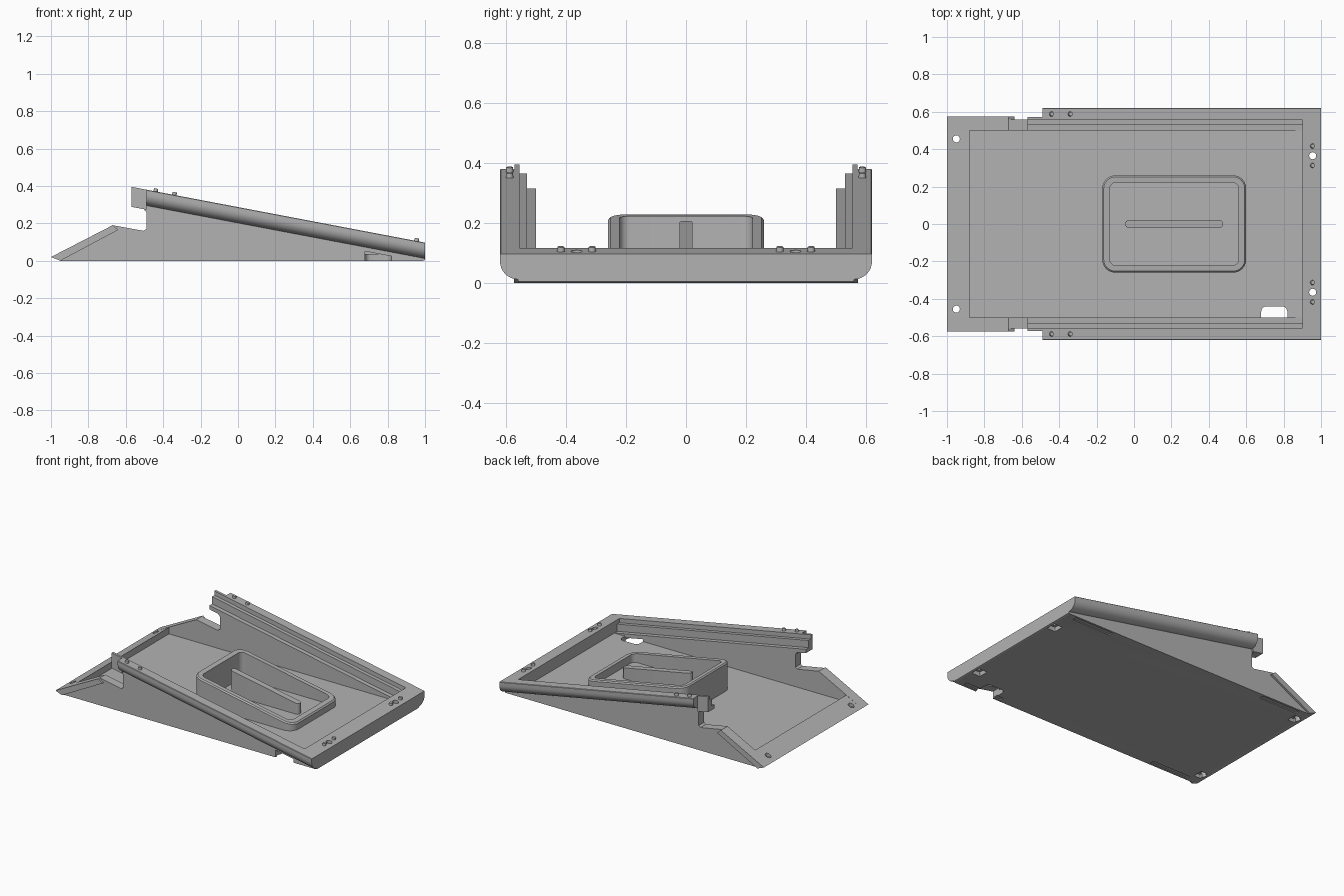
import bpy, bmesh, math
from mathutils import Matrix

if "Cube" in bpy.data.objects:
    bpy.data.objects.remove(bpy.data.objects["Cube"])

grey = bpy.data.materials.new("plain grey")
grey.use_nodes = True
grey.diffuse_color = (0.45, 0.45, 0.45, 1)
grey.node_tree.nodes["Principled BSDF"].inputs["Base Color"].default_value = (0.45, 0.45, 0.45, 1)

SLOPE = 0.19


def rim(x, drop=0.0):
    """Height of the tilted rim plane, lowered by drop."""
    return 0.287 - SLOPE * x - drop


def finish(name, bm):
    bmesh.ops.recalc_face_normals(bm, faces=bm.faces)
    mesh = bpy.data.meshes.new(name)
    bm.to_mesh(mesh)
    bm.free()
    ob = bpy.data.objects.new(name, mesh)
    bpy.context.collection.objects.link(ob)
    mesh.materials.append(grey)
    return ob


def loft(name, start, end):
    """Closed solid between two matching outlines."""
    bm = bmesh.new()
    a = [bm.verts.new(p) for p in start]
    b = [bm.verts.new(p) for p in end]
    bm.faces.new(a)
    bm.faces.new(b)
    for i in range(len(a)):
        j = (i + 1) % len(a)
        bm.faces.new((a[i], a[j], b[j], b[i]))
    return finish(name, bm)


def side_profile(name, pts, y0, y1):
    return loft(name, [(x, y0, z) for x, z in pts], [(x, y1, z) for x, z in pts])


def sloped_run(name, section, x0, x1, side):
    """Sweep a (y, drop) section along the rim plane."""
    return loft(name, *[[(x, side * y, rim(x, d)) for y, d in section] for x in (x0, x1)])


def rounded(x0, x1, y0, y1, r, n=6):
    pts = []
    corners = [(x1 - r, y1 - r), (x0 + r, y1 - r), (x0 + r, y0 + r), (x1 - r, y0 + r)]
    for k, (cx, cy) in enumerate(corners):
        for i in range(n + 1):
            t = math.pi / 2 * (k + i / n)
            pts.append((cx + r * math.cos(t), cy + r * math.sin(t)))
    return pts


def block(name, outline, z0, z1):
    return loft(name, [(x, y, z0) for x, y in outline], [(x, y, z1) for x, y in outline])


def disc(x, y, r):
    return rounded(x - r, x + r, y - r, y + r, r * 0.999, 4)


def cut(ob, cutters):
    for c in cutters:
        c.hide_render = True
        m = ob.modifiers.new("cut", "BOOLEAN")
        m.operation, m.solver, m.object = "DIFFERENCE", "EXACT", c
    mesh = bpy.data.meshes.new_from_object(ob.evaluated_get(bpy.context.evaluated_depsgraph_get()))
    ob.modifiers.clear()
    ob.data = mesh
    for c in cutters:
        bpy.data.objects.remove(c)


parts = []

# Floor with sloped front lip and raised rear rim
FLOOR = 0.035
base = side_profile("floor", [(-1, 0.02), (-0.88, 0.08), (-0.88, FLOOR), (0.9, FLOOR), (0.9, rim(0.9)),
                              (1, rim(1)), (1, 0.004), (0.99, 0), (-0.95, 0)], -0.5, 0.5)
cutters = [block("cable_cutter", rounded(0.68, 0.82, -0.6, -0.44, 0.03), -0.1, 0.065)]
for s in (1, -1):
    for x, y in ((0.955, s * 0.365), (-0.95, s * 0.455)):
        cutters.append(block("hole_cutter", disc(x, y, 0.019), -0.1, 0.3))
    cutters.append(block("pocket_cutter", rounded(0.92, 0.985, s * 0.365 - 0.035, s * 0.365 + 0.035, 0.005), -0.1, 0.03))
    cutters.append(block("pocket_cutter", rounded(-0.95, -0.9, s * 0.455 - 0.035, s * 0.455 + 0.035, 0.005), -0.1, 0.025))
cut(base, cutters)
parts.append(base)

# Quarter-round outer rail section
rail = [(0.555, 0), (0.617, 0), (0.62, 0.003), (0.62, 0.025)]
rail += [(0.56 + 0.06 * math.cos(t * math.pi / 16), 0.025 + 0.06 * math.sin(t * math.pi / 16)) for t in range(1, 9)]
rail += [(0.555, 0.085)]


def steps(outer):
    return [(0.5, 0.08), (0.53, 0.08), (0.53, 0.03), (0.555, 0.03), (0.555, 0),
            (outer, 0), (outer, 0.107), (0.5, 0.107)]


for s, side in ((1, "left"), (-1, "right")):
    # Side wall with the notch near the open end
    wall = side_profile(side + "_wall", [
        (-1, 0.02), (-0.67, 0.19), (-0.505, 0.16), (-0.49, 0.17), (-0.49, rim(-0.49, 0.12)),
        (-0.505, rim(-0.505, 0.106)), (-0.47, rim(-0.47, 0.1)), (0.9, rim(0.9, 0.1)), (0.9, rim(0.9)),
        (1, rim(1)), (1, 0.004), (0.99, 0), (-0.95, 0)], s * 0.5, s * 0.56)
    cutters = [block("groove_cutter", rounded(a, a + 0.3, s * 0.53 - 0.015, s * 0.53 + 0.015, 0.005), -0.1, 0.006)
               for a in (-0.89, 0.63)]
    if s < 0:
        cutters.append(block("cable_cutter", rounded(0.68, 0.82, -0.6, -0.44, 0.03), -0.1, 0.065))
    cut(wall, cutters)
    parts.append(wall)

    # Stepped ledges, end tab and outer rail
    parts.append(sloped_run(side + "_ledges", steps(0.56), -0.49, 0.9, s))
    parts.append(sloped_run(side + "_end_tab", steps(0.572), -0.57, -0.49, s))
    parts.append(sloped_run(side + "_rail", rail, -0.49, 1, s))

    # Slanted flange on the outside of the low wall
    parts.append(side_profile(side + "_flange", [(-1, 0.02), (-0.67, 0.19), (-0.64, 0.165), (-0.95, 0)],
                              s * 0.555, s * 0.574))

    # Locating pins
    for x, y in ((-0.44, 0.588), (-0.34, 0.588), (0.955, 0.417), (0.955, 0.313)):
        bm = bmesh.new()
        place = Matrix.Translation((x, s * y, rim(x) + 0.003)) @ Matrix.Rotation(math.atan(SLOPE), 4, "Y")
        bmesh.ops.create_cone(bm, cap_ends=True, segments=16, radius1=0.014, radius2=0.011, depth=0.025, matrix=place)
        parts.append(finish(side + "_pin", bm))

# Central open box with a top parallel to the rim
BOX_DROP = 0.287 - 0.198


def ring(bm, outline, height):
    return [bm.verts.new((x, y, height(x))) for x, y in outline]


bm = bmesh.new()
outer = rounded(-0.17, 0.6, -0.26, 0.26, 0.07)
mid = rounded(-0.162, 0.592, -0.252, 0.252, 0.062)
inner = rounded(-0.13, 0.56, -0.222, 0.222, 0.035)
rings = [ring(bm, outer, lambda x: FLOOR - 0.005), ring(bm, outer, lambda x: rim(x, BOX_DROP + 0.008)),
         ring(bm, mid, lambda x: rim(x, BOX_DROP)), ring(bm, inner, lambda x: rim(x, BOX_DROP)),
         ring(bm, inner, lambda x: FLOOR - 0.005)]
for k in range(len(rings)):
    a, b = rings[k], rings[(k + 1) % len(rings)]
    for i in range(len(a)):
        j = (i + 1) % len(a)
        bm.faces.new((a[i], a[j], b[j], b[i]))
parts.append(finish("center_box", bm))

# Upright rib inside the box
outline = rounded(-0.047, 0.477, -0.021, 0.021, 0.02)
parts.append(loft("center_rib", [(x, y, FLOOR - 0.005) for x, y in outline],
                  [(x, y, rim(x, BOX_DROP)) for x, y in outline]))

# Smooth the rounded parts and keep edges sharp
bpy.ops.object.select_all(action="DESELECT")
for ob in parts:
    ob.select_set(True)
bpy.context.view_layer.objects.active = parts[0]
bpy.ops.object.shade_smooth_by_angle(angle=math.radians(30))
